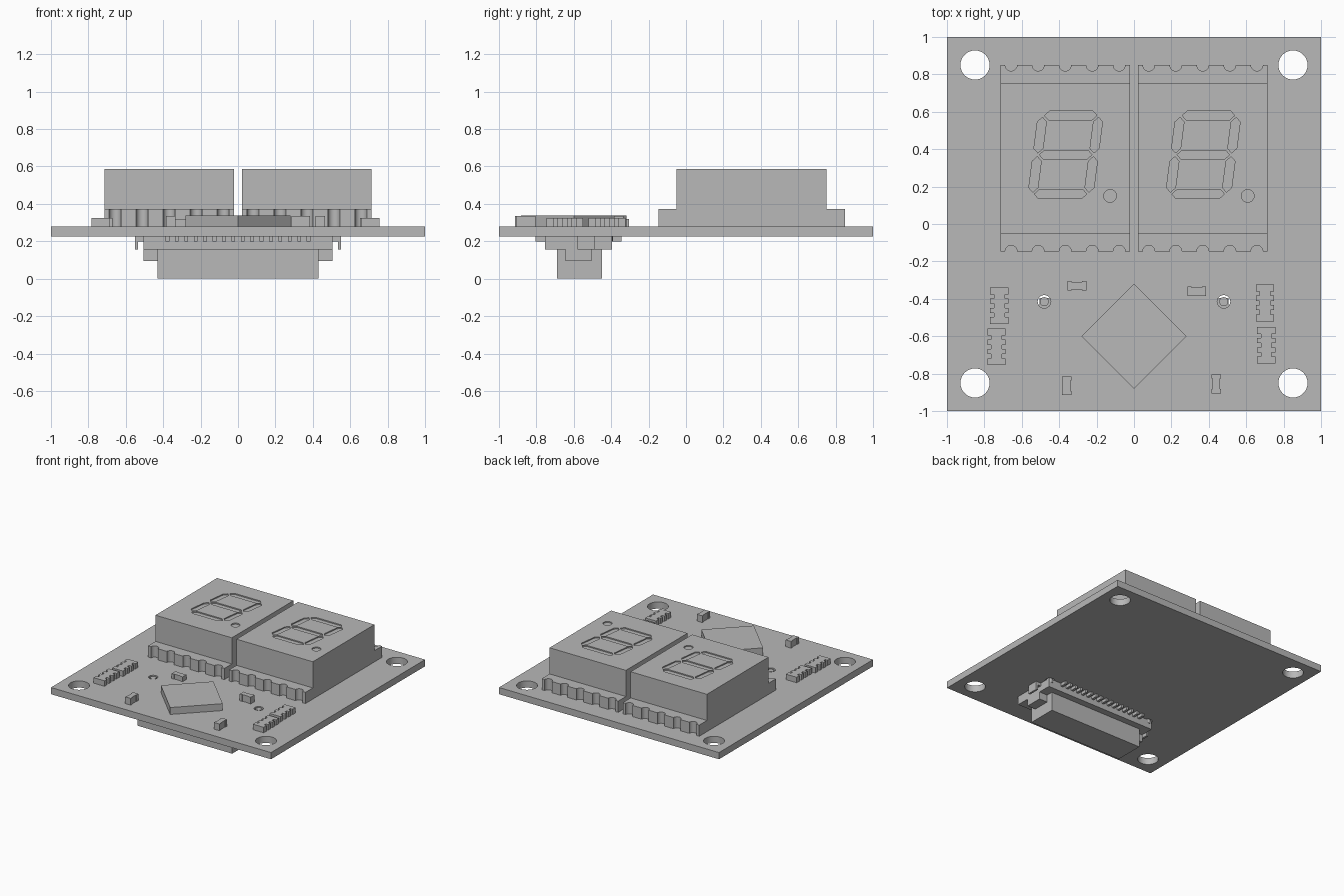
import bpy, bmesh
from math import sin, cos, pi

cube = bpy.data.objects.get("Cube")
if cube:
    bpy.data.objects.remove(cube, do_unlink=True)

grey = bpy.data.materials.new("plain_grey")
grey.use_nodes = True
grey.diffuse_color = (0.48, 0.48, 0.48, 1)
grey.node_tree.nodes["Principled BSDF"].inputs["Base Color"].default_value = (0.48, 0.48, 0.48, 1)

BOTTOM, TOP = 0.225, 0.28   # board faces


def prisms(name, outlines, z0, z1):
    """One object made of upright prisms, one for each outline."""
    bm = bmesh.new()
    for pts in outlines:
        face = bm.faces.new([bm.verts.new((x, y, z0)) for x, y in pts])
        out = bmesh.ops.extrude_face_region(bm, geom=[face])["geom"]
        verts = [v for v in out if isinstance(v, bmesh.types.BMVert)]
        bmesh.ops.translate(bm, verts=verts, vec=(0, 0, z1 - z0))
    bmesh.ops.recalc_face_normals(bm, faces=bm.faces)
    mesh = bpy.data.meshes.new(name)
    bm.to_mesh(mesh)
    bm.free()
    mesh.materials.append(grey)
    obj = bpy.data.objects.new(name, mesh)
    bpy.context.collection.objects.link(obj)
    return obj


def rect(cx, cy, w, d):
    return [(cx - w/2, cy - d/2), (cx + w/2, cy - d/2), (cx + w/2, cy + d/2), (cx - w/2, cy + d/2)]


def arc(cx, cy, r, a0, a1, n):
    return [(cx + r*cos(a0 + (a1 - a0)*i/n), cy + r*sin(a0 + (a1 - a0)*i/n)) for i in range(n + 1)]


def circle(cx, cy, r, n=32):
    return arc(cx, cy, r, 0, 2*pi*(n - 1)/n, n - 1)


def smooth(obj):
    bpy.ops.object.select_all(action='DESELECT')
    obj.select_set(True)
    bpy.context.view_layer.objects.active = obj
    bpy.ops.object.shade_smooth_by_angle()


def cut(obj, cutter):
    """Subtract the cutter and drop it."""
    cutter.hide_render = True
    mod = obj.modifiers.new("cut", 'BOOLEAN')
    mod.operation, mod.solver, mod.object = 'DIFFERENCE', 'EXACT', cutter
    bpy.context.view_layer.objects.active = obj
    bpy.ops.object.modifier_apply(modifier=mod.name)
    bpy.data.objects.remove(cutter, do_unlink=True)


# Board with corner mounting holes and two small locating holes
board = prisms("circuit_board", [rect(0, 0, 2, 2)], BOTTOM, TOP)
holes = [circle(sx*0.85, sy*0.85, 0.078) for sx in (-1, 1) for sy in (-1, 1)]
holes += [circle(sx*0.48, -0.415, 0.035, 24) for sx in (-1, 1)]
cut(board, prisms("hole_cutter", holes, 0.1, 0.4))
smooth(board)


# Digit displays: scalloped base, tall body, sunken slanted segments and dot
def segment(cx, cy, length, upright):
    h, t = length/2, 0.024
    pts = [(-h, 0), (t - h, -t), (h - t, -t), (h, 0), (h - t, t), (t - h, t)]
    if upright:
        pts = [(-v, u) for u, v in pts]
    return [(cx + u + 0.13*(cy + v), cy + v) for u, v in pts]


def display(name, cx):
    cy, half, edge, r = 0.352, 0.347, 0.498, 0.032
    front = [(-half, -edge)]
    for i in range(-2, 3):
        front += arc(i*0.1445, -edge, r, pi, 0, 10)
    front.append((half, -edge))
    outline = front + [(-x, -y) for x, y in front]
    base = prisms(name + "_base", [[(cx + x, cy + y) for x, y in outline]], TOP, 0.372)
    smooth(base)

    body = prisms(name + "_body", [rect(cx, 0.35, 2*half, 0.8)], 0.372, 0.587)
    marks = [segment(0, y, 0.28, False) for y in (-0.19, 0.02, 0.23)]
    marks += [segment(x, y, 0.19, True) for x in (-0.15, 0.15) for y in (-0.085, 0.125)]
    marks.append(circle(0.24, -0.2, 0.034, 24))
    cut(body, prisms("segment_cutter", [[(cx + x, 0.35 + y) for x, y in m] for m in marks], 0.578, 0.7))


display("left_display", 0.368)
display("right_display", -0.368)

# Square chip turned by 45 degrees
prisms("chip", [circle(0, -0.6, 0.281, 4)], TOP, 0.337)


# Resistor arrays with three notches on each side
def resistor_array(name, cx, cy):
    side = [(0.049, -0.098)]
    for y in (-0.05, 0, 0.05):
        side += [(0.049, y - 0.011), (0.029, y - 0.011), (0.029, y + 0.011), (0.049, y + 0.011)]
    side.append((0.049, 0.098))
    outline = side + [(-x, -y) for x, y in side]
    prisms(name, [[(cx + x, cy + y) for x, y in outline]], TOP, 0.325)


for name, x, y in (("right_rear", -0.72, -0.437), ("right_front", -0.735, -0.657),
                   ("left_rear", 0.7, -0.422), ("left_front", 0.707, -0.648)):
    resistor_array(name + "_resistor_array", x, y)


# Small two-terminal parts: narrow middle between two end caps
def small_part(name, x, y, upright, height):
    shapes = [(0, 0, 0.06, 0.042), (-0.039, 0, 0.022, 0.05), (0.039, 0, 0.022, 0.05)]
    if upright:
        shapes = [(v, u, d, w) for u, v, w, d in shapes]
    prisms(name, [rect(x + u, y + v, w, d) for u, v, w, d in shapes], TOP, TOP + height)


small_part("right_rear_capacitor", -0.305, -0.33, False, 0.04)
small_part("left_rear_capacitor", 0.335, -0.36, False, 0.055)
small_part("right_front_capacitor", -0.36, -0.865, True, 0.055)
small_part("left_front_capacitor", 0.44, -0.855, True, 0.055)

# Connector under the board, with plug, ears, tabs, pins and locating pegs
MID = -0.575
prisms("connector_body", [rect(0, MID, 1.01, 0.36)], 0.155, BOTTOM)
prisms("connector_plug", [rect(0, -0.57, 0.86, 0.24)], 0, 0.155)
prisms("connector_ears", [rect(s*0.4675, MID, 0.075, 0.14) for s in (-1, 1)], 0.095, 0.155)
prisms("connector_tabs", [rect(s*0.528, -0.535, 0.046, 0.09) for s in (-1, 1)], 0.2, BOTTOM)
prisms("connector_tab_ends", [rect(s*0.543, -0.535, 0.016, 0.09) for s in (-1, 1)], 0.155, 0.2)
prisms("connector_pins", [rect((i - 7.5)*0.0503, MID + s*0.205, 0.02, 0.05)
                          for i in range(16) for s in (-1, 1)], 0.2, BOTTOM)
pegs = prisms("locating_pegs", [circle(s*0.48, -0.415, 0.024, 24) for s in (-1, 1)], 0.2, 0.276)
smooth(pegs)
